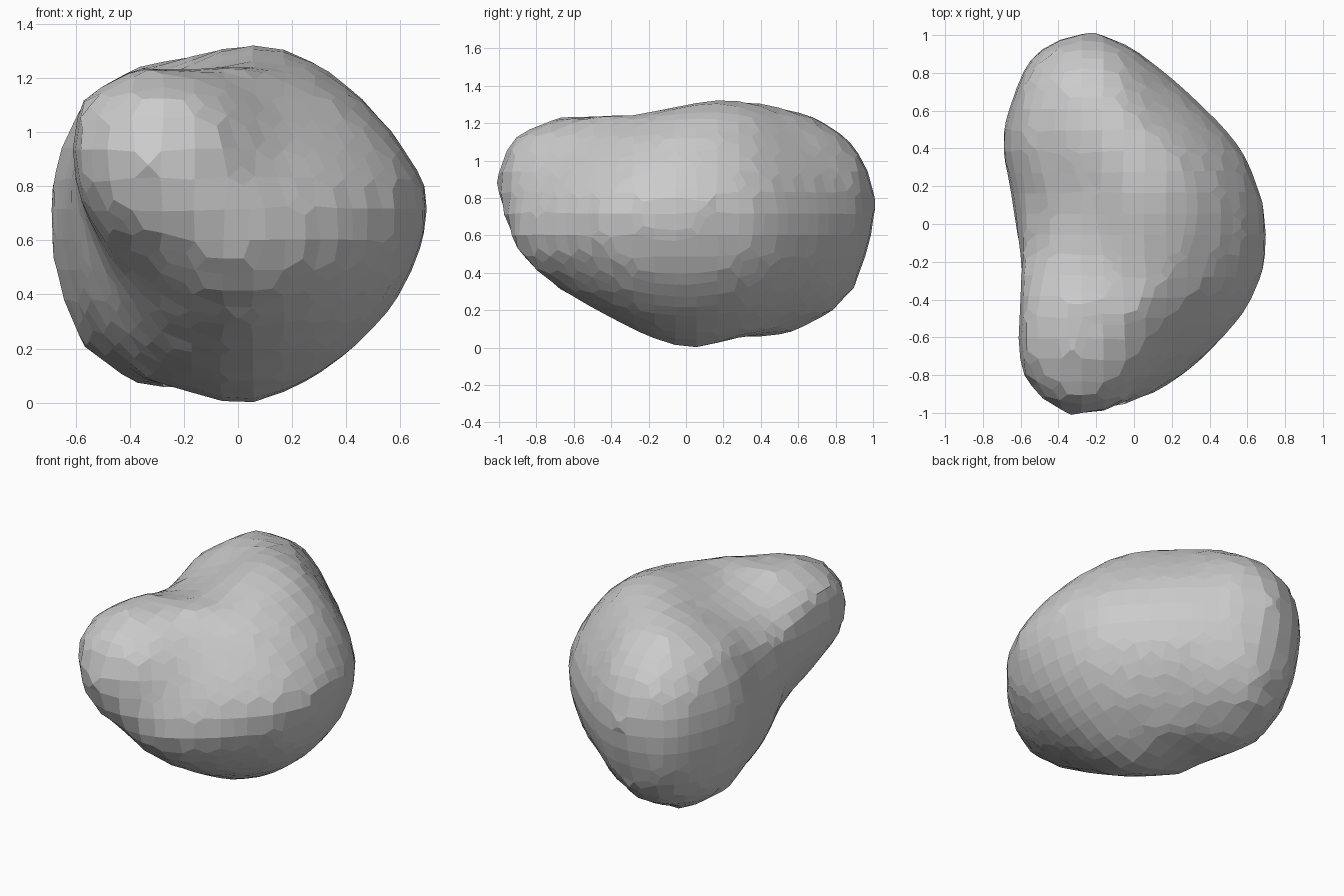
import bpy, bmesh, math
from mathutils import Vector

if "Cube" in bpy.data.objects:
    bpy.data.objects.remove(bpy.data.objects["Cube"])

# Rounded lobes that melt together: (centre, radii)
LOBES = [
    (Vector((0.05, 0.02, 0.66)), (0.56, 0.56, 0.60)),    # main body
    (Vector((-0.24, 0.48, 0.68)), (0.38, 0.44, 0.52)),   # back lobe
    (Vector((-0.28, -0.53, 0.91)), (0.30, 0.42, 0.29)),  # front lobe
    (Vector((0.04, -0.43, 0.67)), (0.36, 0.34, 0.30)),   # front right shoulder
]
BLEND = 0.11
CENTRE = Vector((-0.03, 0.0, 0.68))
BINS = 60

# Outlines seen from the front, the right and the top
FRONT = [(0.05, 1.32), (0.3, 1.24), (0.6, 0.94), (0.69, 0.7), (0.57, 0.38), (0.3, 0.12),
         (0.02, 0), (-0.18, 0.055), (-0.36, 0.08), (-0.6, 0.28), (-0.69, 0.69),
         (-0.6, 1.06), (-0.36, 1.24), (-0.16, 1.275)]
RIGHT = [(-1, 0.9), (-0.9, 1.13), (-0.65, 1.24), (-0.2, 1.245), (0.2, 1.32), (0.67, 1.24),
         (0.92, 1.04), (1, 0.7), (0.85, 0.27), (0.55, 0.075), (0.25, 0.055), (0, 0),
         (-0.4, 0.17), (-0.75, 0.37), (-0.93, 0.58)]
TOP = [(-0.25, 1), (0, 0.93), (0.4, 0.57), (0.6, 0.3), (0.69, -0.08), (0.58, -0.45),
       (0.2, -0.84), (-0.25, -1), (-0.53, -0.88), (-0.62, -0.63), (-0.585, -0.2),
       (-0.65, 0.2), (-0.69, 0.47), (-0.55, 0.86)]
VIEWS = [(0, 2, (0, 0.66), FRONT), (1, 2, (0, 0.66), RIGHT), (0, 1, (-0.05, 0), TOP)]


def field(p):
    total = 0.0
    for c, r in LOBES:
        d = p - c
        n = math.sqrt(sum((d[i] / r[i]) ** 2 for i in range(3)))
        total += math.exp(-(n - 1) * min(r) / BLEND)
    return total - 1


def surface_point(direction):
    lo, hi = 0.1, 1.6
    for _ in range(16):
        mid = (lo + hi) / 2
        if field(CENTRE + direction * mid) > 0:
            lo = mid
        else:
            hi = mid
    return CENTRE + direction * lo


def smooth_loop(points, steps=5):
    """Closed Catmull-Rom curve through the points."""
    pts = [Vector(p) for p in points]
    n, out = len(pts), []
    for i in range(n):
        p0, p1, p2, p3 = (pts[(i + k) % n] for k in (-1, 0, 1, 2))
        for s in range(steps):
            t = s / steps
            out.append(0.5 * (2 * p1 + (p2 - p0) * t + (2 * p0 - 5 * p1 + 4 * p2 - p3) * t ** 2
                              + (3 * p1 - p0 - 3 * p2 + p3) * t ** 3))
    return out


def sample(table, angle):
    t = (angle / math.tau * BINS - 0.5) % BINS
    i = int(t) % BINS
    f = t - int(t)
    return table[i] * (1 - f) + table[(i + 1) % BINS] * f


def outline_table(points, centre):
    """Distance from the centre to the outline at each bin angle."""
    table = []
    for k in range(BINS):
        a = (k + 0.5) / BINS * math.tau
        ux, uy = math.cos(a), math.sin(a)
        best = 0.0
        for p, q in zip(points, points[1:] + points[:1]):
            px, py = p[0] - centre[0], p[1] - centre[1]
            ex, ey = q[0] - p[0], q[1] - p[1]
            det = ux * ey - uy * ex
            if abs(det) < 1e-9:
                continue
            dist = (px * ey - py * ex) / det
            s = (px * uy - py * ux) / det
            if -1e-6 <= s <= 1 + 1e-6 and dist > best:
                best = dist
        table.append(best)
    return table


def fit_outline(verts, a, b, centre, target):
    """Pull the rim of the blob onto one outline, fading to nothing inside."""
    polar = []
    current = [0.01] * BINS
    for v in verts:
        x, y = v.co[a] - centre[0], v.co[b] - centre[1]
        rho, ang = math.hypot(x, y), math.atan2(y, x) % math.tau
        polar.append((x, y, rho, ang))
        k = int(ang / math.tau * BINS) % BINS
        current[k] = max(current[k], rho)
    for v, (x, y, rho, ang) in zip(verts, polar):
        now = sample(current, ang)
        scale = 1 + (sample(target, ang) / now - 1) * min(1, rho / now) ** 3
        v.co[a] = centre[0] + x * scale
        v.co[b] = centre[1] + y * scale


# Blob: sphere pushed onto the melted lobes, then fitted to the outlines
bm = bmesh.new()
bmesh.ops.create_icosphere(bm, subdivisions=6, radius=1)
for v in bm.verts:
    v.co = surface_point(v.co.normalized())
verts = list(bm.verts)
targets = [outline_table(smooth_loop(pts), centre) for _a, _b, centre, pts in VIEWS]
for _ in range(8):
    for (a, b, centre, _pts), target in zip(VIEWS, targets):
        fit_outline(verts, a, b, centre, target)

mesh = bpy.data.meshes.new("blob")
bm.to_mesh(mesh)
bm.free()
blob = bpy.data.objects.new("blob", mesh)
bpy.context.collection.objects.link(blob)

# Coarse flat facets in even rows, pushed out to undo the remesh shrinkage
remesh = blob.modifiers.new("facets", 'REMESH')
remesh.mode = 'VOXEL'
remesh.voxel_size = 0.11
remesh.use_smooth_shade = False
grow = blob.modifiers.new("grow", 'DISPLACE')
grow.mid_level = 0.0
grow.strength = 0.02
